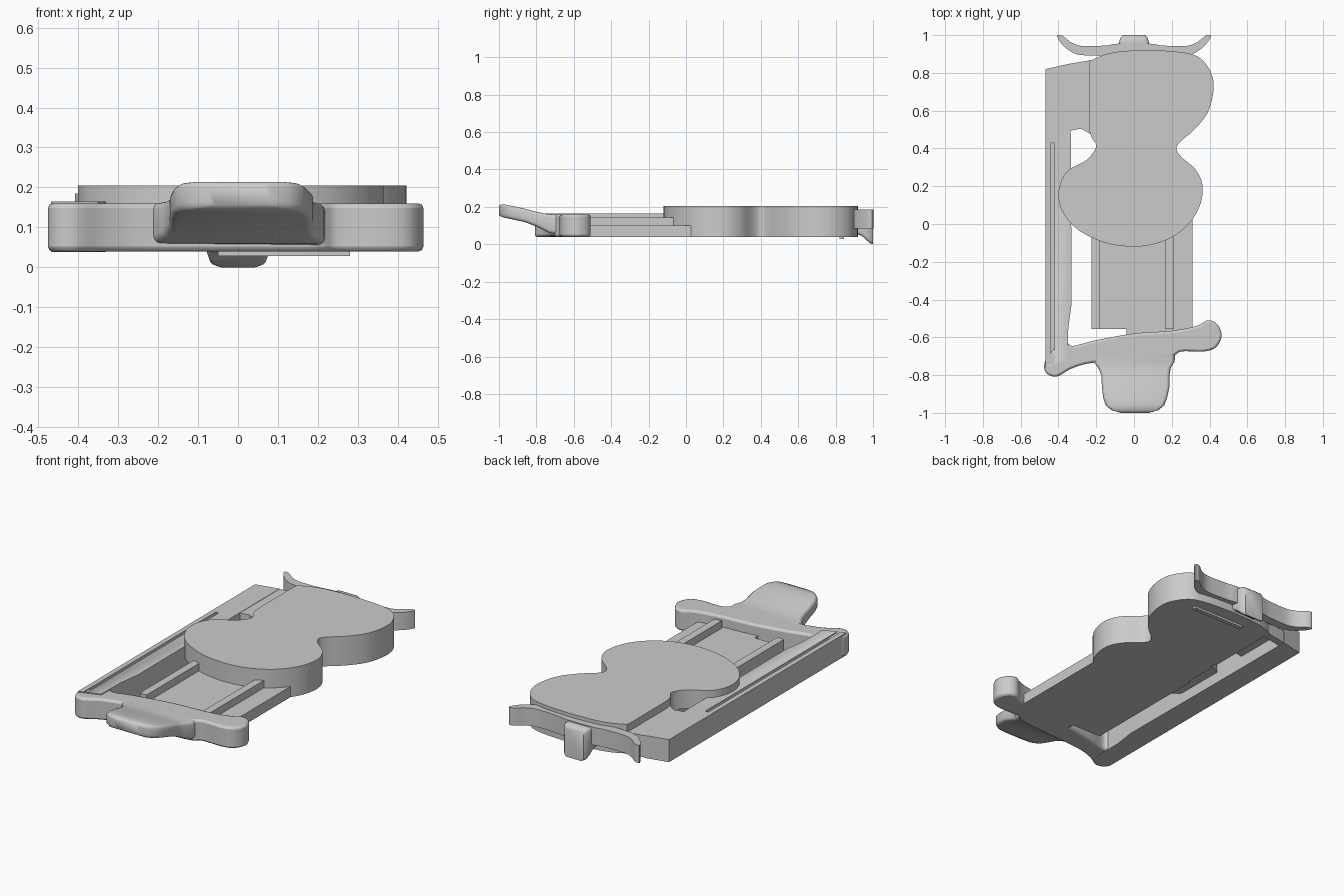
import bpy, bmesh, math
from mathutils import Vector

if "Cube" in bpy.data.objects:
    bpy.data.objects.remove(bpy.data.objects["Cube"])


def finish(name, bm, angle=35):
    bmesh.ops.remove_doubles(bm, verts=bm.verts, dist=0.0005)
    bmesh.ops.recalc_face_normals(bm, faces=bm.faces)
    me = bpy.data.meshes.new(name)
    bm.to_mesh(me)
    bm.free()
    ob = bpy.data.objects.new(name, me)
    bpy.context.collection.objects.link(ob)
    bpy.ops.object.select_all(action='DESELECT')
    ob.select_set(True)
    bpy.context.view_layer.objects.active = ob
    bpy.ops.object.shade_smooth_by_angle(angle=math.radians(angle))
    return ob


def smooth_loop(pts, n=5):
    """Closed smooth curve through the given points."""
    out, k = [], len(pts)
    for i in range(k):
        p0, p1, p2, p3 = (Vector(pts[(i + j) % k]) for j in (-1, 0, 1, 2))
        for s in range(n):
            t = s / n
            out.append(0.5 * (2 * p1 + (p2 - p0) * t + (2 * p0 - 5 * p1 + 4 * p2 - p3) * t * t
                              + (3 * p1 - p0 - 3 * p2 + p3) * t ** 3))
    return out


def bevel(ob, width, segments=2):
    mod = ob.modifiers.new("edge_rounding", 'BEVEL')
    mod.width, mod.segments = width, segments
    mod.limit_method = 'ANGLE'
    mod.angle_limit = math.radians(50)


def prism(name, pts, z0, z1, rounding=0):
    """Extrude an outline between two heights."""
    bm = bmesh.new()
    f = bm.faces.new([bm.verts.new((p[0], p[1], z0)) for p in pts])
    ext = bmesh.ops.extrude_face_region(bm, geom=[f])
    for v in ext["geom"]:
        if isinstance(v, bmesh.types.BMVert):
            v.co.z = z1
    ob = finish(name, bm)
    if rounding:
        bevel(ob, rounding)
    return ob


def box(name, x0, x1, y0, y1, z0, z1, rounding=0):
    return prism(name, [(x0, y0), (x1, y0), (x1, y1), (x0, y1)], z0, z1, rounding)


def loft(name, sections):
    """Join rounded rectangular sections (y, x0, x1, z0, z1) along y."""
    bm = bmesh.new()
    rings = []
    for y, x0, x1, z0, z1 in sections:
        r = min(0.018, (z1 - z0) * 0.3)
        ring = []
        for cx, cz, a0 in ((x1 - r, z1 - r, 0), (x0 + r, z1 - r, 90),
                           (x0 + r, z0 + r, 180), (x1 - r, z0 + r, 270)):
            for a in (0, 30, 60, 90):
                t = math.radians(a0 + a)
                ring.append(bm.verts.new((cx + r * math.cos(t), y, cz + r * math.sin(t))))
        rings.append(ring)
    n = len(rings[0])
    for a, b in zip(rings, rings[1:]):
        for i in range(n):
            bm.faces.new((a[i], a[(i + 1) % n], b[(i + 1) % n], b[i]))
    bm.faces.new(rings[0])
    bm.faces.new(rings[-1])
    return finish(name, bm, 45)


# Waisted body: full upper plate, with a narrower core below it
outline = smooth_loop([
    (0, -0.12), (0.13, -0.10), (0.24, -0.045), (0.32, 0.04), (0.358, 0.13), (0.36, 0.22),
    (0.32, 0.295), (0.25, 0.355), (0.225, 0.40), (0.25, 0.44), (0.32, 0.50), (0.39, 0.59),
    (0.42, 0.70), (0.412, 0.79), (0.36, 0.87), (0.28, 0.905), (0.1, 0.92), (-0.1, 0.91),
    (-0.22, 0.87), (-0.238, 0.84), (-0.238, 0.70), (-0.238, 0.52), (-0.225, 0.46),
    (-0.20, 0.41), (-0.25, 0.34), (-0.34, 0.29), (-0.385, 0.23), (-0.40, 0.14),
    (-0.37, 0.05), (-0.29, -0.035), (-0.15, -0.10)])
prism("body_plate", outline, 0.10, 0.205)
prism("body_core", [(max(p.x, -0.215 + 0.00001 * i), p.y) for i, p in enumerate(outline)], 0.04, 0.102)
box("underside_ridge", -0.05, 0.28, 0.82, 0.845, 0.028, 0.05)

# Base board and its two guide strips
box("base_board", -0.225, 0.31, -0.555, 0.20, 0.04, 0.10)
box("base_board_tab", -0.04, 0.31, -0.62, -0.5, 0.04, 0.10)
for side, x in (("left", -0.225), ("right", 0.165)):
    box(side + "_guide_strip", x, x + 0.043, -0.555, -0.03, 0.09, 0.142)

# Long side rail with a shallow slot in its top, and its rear corner
rail = prism("side_rail", [(-0.468, -0.76), (-0.35, -0.72), (-0.348, -0.55), (-0.33, -0.42),
                           (-0.335, 0.50), (-0.335, 0.85), (-0.468, 0.82)], 0.038, 0.165)
slot = box("slot_cutter", -0.44, -0.422, -0.74, 0.43, 0.14, 0.2)
slot.hide_render = True
slot.hide_viewport = True
cut = rail.modifiers.new("slot", 'BOOLEAN')
cut.operation, cut.object, cut.solver = 'DIFFERENCE', slot, 'EXACT'
prism("rear_corner_panel", [(-0.36, 0.49), (-0.28, 0.505), (-0.22, 0.47),
                            (-0.20, 0.872), (-0.36, 0.845)], 0.11, 0.163)
prism("rear_corner_wall", [(-0.36, 0.80), (-0.20, 0.83), (-0.20, 0.872), (-0.36, 0.843)], 0.04, 0.13)

# Front crossbar with a rounded right end
prism("front_crossbar", smooth_loop([
    (-0.468, -0.72), (-0.468, -0.785), (-0.41, -0.808), (-0.33, -0.765), (-0.22, -0.735),
    (0, -0.72), (0.19, -0.705), (0.25, -0.675), (0.37, -0.675), (0.435, -0.652), (0.464, -0.59),
    (0.44, -0.53), (0.39, -0.51), (0.33, -0.54), (0.2, -0.565), (0, -0.58), (-0.2, -0.615),
    (-0.32, -0.645), (-0.355, -0.63), (-0.40, -0.64)]), 0.04, 0.16, 0.012)

# Upswept tongue at the front
loft("front_tongue", [
    (-0.66, -0.22, 0.22, 0.05, 0.158), (-0.73, -0.215, 0.215, 0.06, 0.161),
    (-0.76, -0.19, 0.195, 0.075, 0.165), (-0.80, -0.173, 0.188, 0.095, 0.174),
    (-0.86, -0.17, 0.188, 0.118, 0.19), (-0.92, -0.163, 0.175, 0.132, 0.203),
    (-0.96, -0.15, 0.16, 0.14, 0.211), (-0.985, -0.12, 0.13, 0.146, 0.214),
    (-1.0, -0.07, 0.08, 0.155, 0.208)])

# Rear bar with horned ends and a centre knob that hangs below it
half = [(0.08, 0.955), (0.15, 0.945), (0.27, 0.942), (0.33, 0.96), (0.38, 0.997), (0.408, 0.995),
        (0.375, 0.945), (0.32, 0.905), (0.26, 0.893), (0.10, 0.89)]
prism("rear_horned_bar", smooth_loop(half + [(-x, y) for x, y in reversed(half)], 4), 0.085, 0.185)
loft("rear_knob", [
    (0.90, -0.085, 0.085, 0.06, 0.17), (0.94, -0.08, 0.08, 0.045, 0.18),
    (0.965, -0.078, 0.078, 0.022, 0.18), (0.985, -0.072, 0.072, 0.005, 0.178),
    (1.0, -0.06, 0.06, 0.0, 0.165)])
